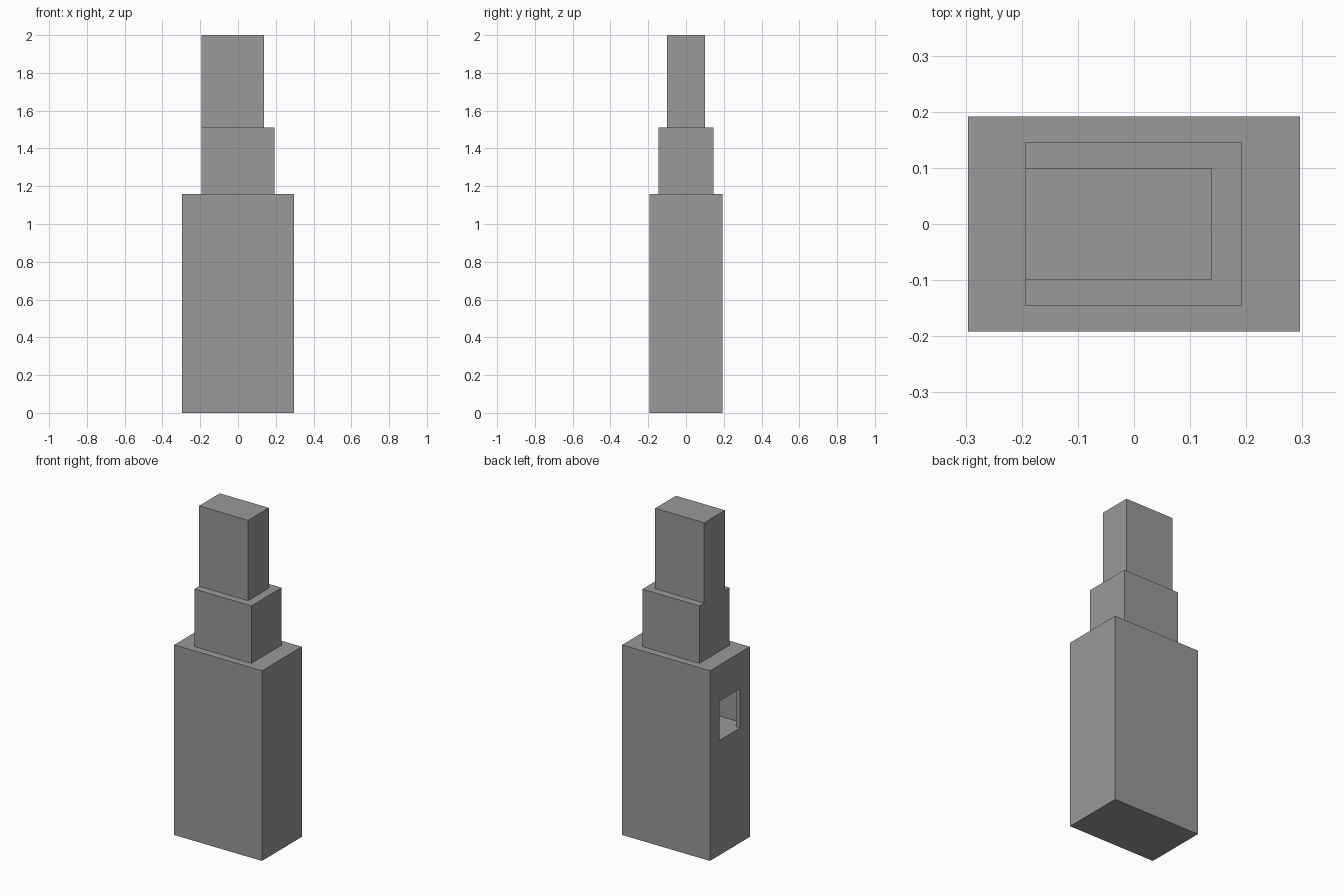
import bpy

cube = bpy.data.objects.get("Cube")
if cube:
    bpy.data.objects.remove(cube, do_unlink=True)

# One grey for the whole tower
stone = bpy.data.materials.new("stone_grey")
stone.use_nodes = True
GREY = (0.32, 0.32, 0.32, 1)
stone.diffuse_color = GREY
stone.node_tree.nodes["Principled BSDF"].inputs["Base Color"].default_value = GREY


def box(name, low, high):
    """Axis-aligned box between two corners."""
    centre = [(a + b) / 2 for a, b in zip(low, high)]
    bpy.ops.mesh.primitive_cube_add(size=1, location=centre)
    obj = bpy.context.object
    obj.name = name
    obj.scale = [b - a for a, b in zip(low, high)]
    bpy.ops.object.transform_apply(location=False, rotation=False, scale=True)
    obj.data.materials.append(stone)
    return obj


def carve(target, cutter):
    """Subtract the cutter from the target, then discard it."""
    cutter.hide_render = True
    mod = target.modifiers.new("carve", "BOOLEAN")
    mod.operation = "DIFFERENCE"
    mod.solver = "EXACT"
    mod.object = cutter
    bpy.context.view_layer.objects.active = target
    bpy.ops.object.modifier_apply(modifier=mod.name)
    bpy.data.objects.remove(cutter, do_unlink=True)


# Three stacked blocks; the upper two are flush on the -x side
base = box("tower_base", (-0.296, -0.192, 0), (0.296, 0.192, 1.16))
box("tower_middle", (-0.193, -0.146, 1.16), (0.192, 0.146, 1.51))
box("tower_top", (-0.193, -0.10, 1.51), (0.138, 0.10, 2.0))

# Room inside the base, entered by an opening in the -x wall
WALL = 0.03
FLOOR = 0.70
carve(base, box("room_cutter", (-0.296 + WALL, -0.192 + WALL, FLOOR),
                (0.296 - WALL, 0.192 - WALL, 1.16 - WALL)))
carve(base, box("opening_cutter", (-0.4, -0.10, FLOOR), (-0.2, 0.10, 0.94)))
